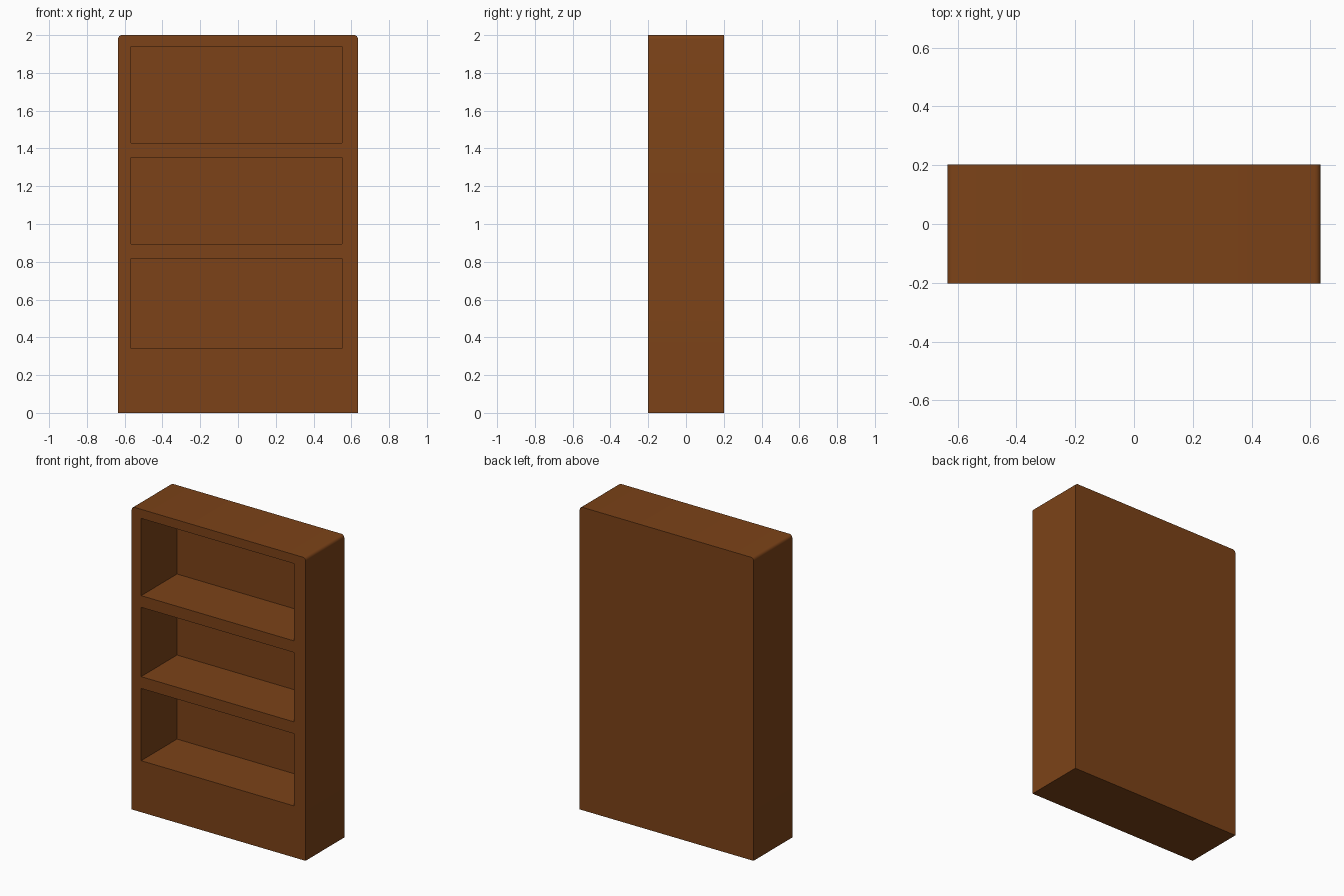
import bpy, bmesh
from math import sin, cos, pi

if "Cube" in bpy.data.objects:
    bpy.data.objects.remove(bpy.data.objects["Cube"])

HALF_W, HALF_D, HEIGHT = 0.635, 0.202, 2.0
RADIUS, STEPS = 0.02, 4
BACK_Y = 0.172                      # front of the back panel
OPEN_X = (-0.566, 0.55)
OPEN_Z = [(0.34, 0.817), (0.895, 1.353), (1.43, 1.94)]


def new_object(name, bm):
    bmesh.ops.recalc_face_normals(bm, faces=bm.faces)
    mesh = bpy.data.meshes.new(name)
    bm.to_mesh(mesh)
    bm.free()
    obj = bpy.data.objects.new(name, mesh)
    bpy.context.collection.objects.link(obj)
    return obj


def add_box(bm, x, y, z):
    verts = bmesh.ops.create_cube(bm, size=1)["verts"]
    for v in verts:
        v.co = [(a + b) / 2 + c * (b - a) for c, (a, b) in zip(v.co, (x, y, z))]


# Cabinet body: front outline with rounded top corners, extruded backwards
outline = [(-HALF_W, 0), (HALF_W, 0)]
for side, start in ((1, 0), (-1, pi / 2)):
    for i in range(STEPS + 1):
        a = start + i / STEPS * pi / 2
        outline.append((side * (HALF_W - RADIUS) + RADIUS * cos(a),
                        HEIGHT - RADIUS + RADIUS * sin(a)))
bm = bmesh.new()
face = bm.faces.new([bm.verts.new((x, -HALF_D, z)) for x, z in outline])
ext = bmesh.ops.extrude_face_region(bm, geom=[face])["geom"]
bmesh.ops.translate(bm, vec=(0, 2 * HALF_D, 0),
                    verts=[g for g in ext if isinstance(g, bmesh.types.BMVert)])
cabinet = new_object("bookcase_body", bm)

# Shelf openings, cut from the front up to the back panel
bm = bmesh.new()
for z in OPEN_Z:
    add_box(bm, OPEN_X, (-HALF_D - 0.1, BACK_Y), z)
cutter = new_object("shelf_opening_cutter", bm)
cutter.hide_render = True

cut = cabinet.modifiers.new("shelf_openings", "BOOLEAN")
cut.operation = "DIFFERENCE"
cut.solver = "EXACT"
cut.object = cutter
bpy.context.view_layer.objects.active = cabinet
cabinet.select_set(True)
cutter.select_set(False)
bpy.ops.object.modifier_apply(modifier=cut.name)
bpy.data.objects.remove(cutter)

# Smooth rounded corners, sharp everywhere else
bpy.ops.object.shade_smooth_by_angle(angle=pi / 6)

# Brown wood
wood = bpy.data.materials.new("brown_wood")
wood.diffuse_color = (0.2, 0.055, 0.009, 1)
wood.use_nodes = True
wood.node_tree.nodes["Principled BSDF"].inputs["Base Color"].default_value = wood.diffuse_color
cabinet.data.materials.clear()
cabinet.data.materials.append(wood)
